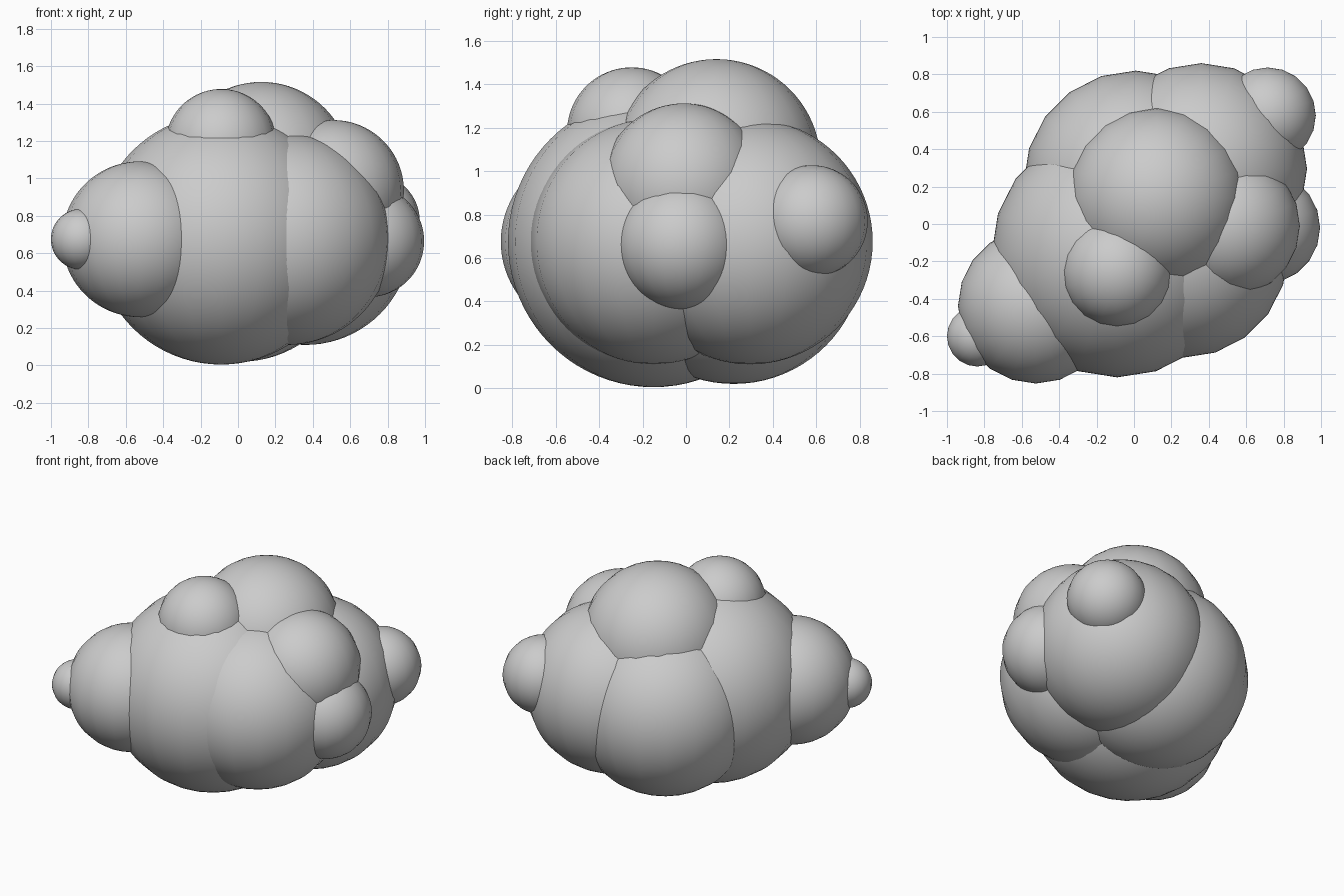
import bpy

if "Cube" in bpy.data.objects:
    bpy.data.objects.remove(bpy.data.objects["Cube"])

# Cloud made of overlapping smooth puffs: name, centre, radius
PUFFS = [
    ("main_puff", (-0.09, -0.15, 0.675), 0.67),
    ("front_right_puff", (0.26, -0.15, 0.675), 0.565),
    ("back_right_puff", (0.36, 0.295, 0.675), 0.565),
    ("back_left_puff", (0.01, 0.22, 0.62), 0.60),
    ("left_puff", (-0.525, -0.437, 0.675), 0.416),
    ("left_tip_puff", (-0.838, -0.60, 0.675), 0.162),
    ("top_puff", (0.125, 0.14, 1.036), 0.48),
    ("top_front_puff", (-0.09, -0.25, 1.18), 0.298),
    ("upper_right_puff", (0.51, -0.01, 0.935), 0.377),
    ("right_puff", (0.695, -0.02, 0.665), 0.30),
    ("back_tip_puff", (0.715, 0.58, 0.77), 0.257),
]


def puff(name, centre, radius):
    bpy.ops.mesh.primitive_uv_sphere_add(
        segments=20, ring_count=40, radius=radius, location=centre)
    obj = bpy.context.object
    obj.name = name
    bpy.ops.object.shade_smooth()
    return obj


for spec in PUFFS:
    puff(*spec)
